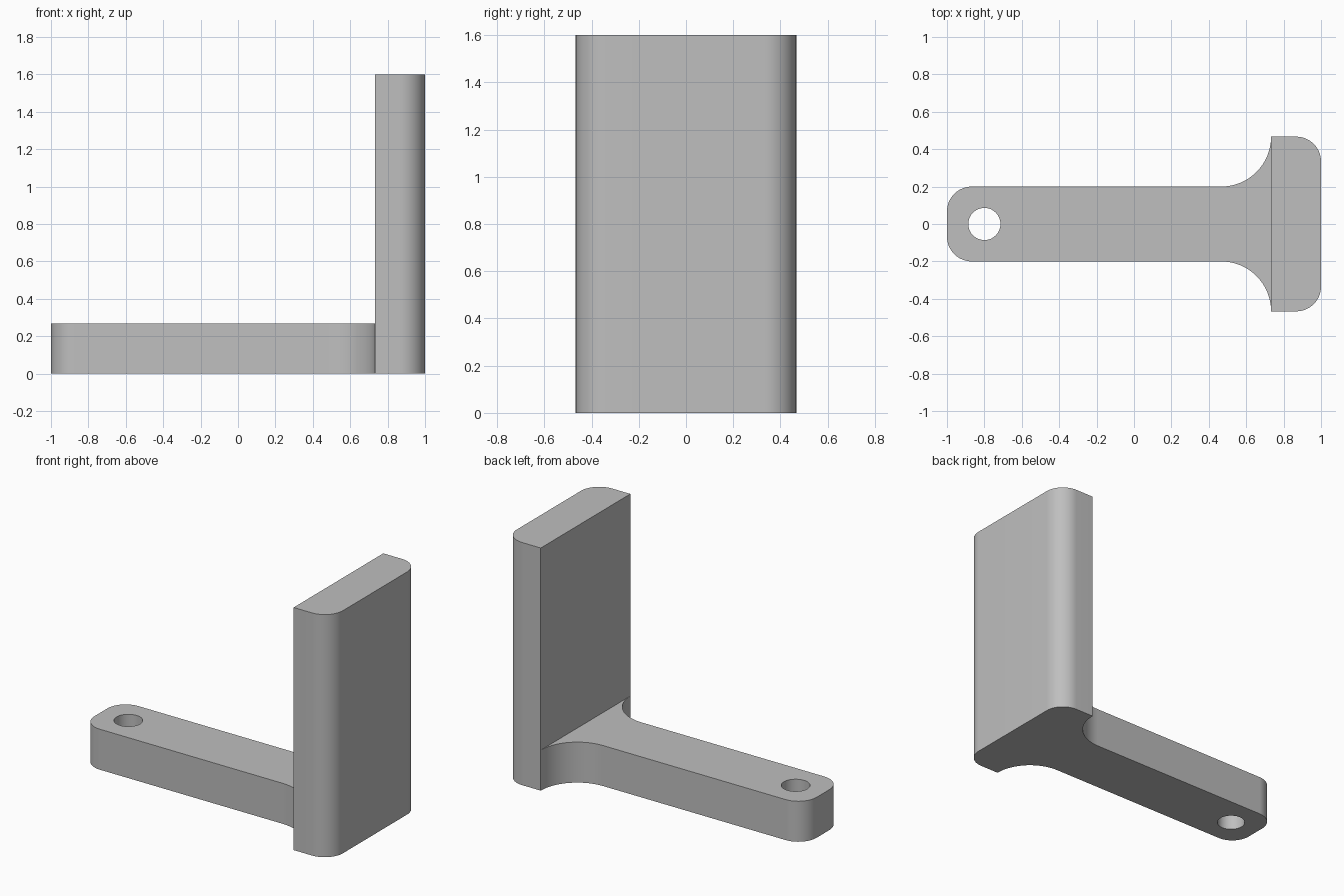
import bpy, bmesh
from math import cos, sin, radians

cube = bpy.data.objects.get("Cube")
if cube:
    bpy.data.objects.remove(cube, do_unlink=True)

ARM_TOP, PLATE_TOP = 0.267, 1.6
PLATE_BACK, PLATE_HALF, ARM_HALF = 0.733, 0.467, 0.2
ROUND, FILLET = 0.133, 0.267

grey = bpy.data.materials.new("plain grey")
grey.use_nodes = True
colour = (0.52, 0.52, 0.52, 1)
grey.diffuse_color = colour
grey.node_tree.nodes["Principled BSDF"].inputs["Base Color"].default_value = colour


def arc(cx, cy, r, start, end, steps=16):
    angles = [radians(start + (end - start) * i / steps) for i in range(steps + 1)]
    return [(cx + r * cos(a), cy + r * sin(a)) for a in angles]


# Half footprint from the plate front round to the arm end, then mirrored
half = arc(1 - ROUND, PLATE_HALF - ROUND, ROUND, 0, 90)
half += arc(PLATE_BACK - FILLET, PLATE_HALF, FILLET, 0, -90)
half += arc(ROUND - 1, ARM_HALF - ROUND, ROUND, 90, 180)
outline = half + [(x, -y) for x, y in reversed(half)]

# Extrude the footprint to the arm height
bm = bmesh.new()
base = bm.faces.new([bm.verts.new((x, y, 0)) for x, y in outline])
grown = bmesh.ops.extrude_face_region(bm, geom=[base])["geom"]
top_verts = [g for g in grown if isinstance(g, bmesh.types.BMVert)]
bmesh.ops.translate(bm, verts=top_verts, vec=(0, 0, ARM_TOP))
top = next(g for g in grown if isinstance(g, bmesh.types.BMFace))

# Split the top along the back of the plate and raise the plate
tips = [v for v in top.verts
        if abs(v.co.x - PLATE_BACK) < 1e-4 and abs(abs(v.co.y) - PLATE_HALF) < 1e-4]
other, _ = bmesh.utils.face_split(top, tips[0], tips[1])
plate = max((top, other), key=lambda f: f.calc_center_median().x)
grown = bmesh.ops.extrude_face_region(bm, geom=[plate])["geom"]
plate_verts = [g for g in grown if isinstance(g, bmesh.types.BMVert)]
bmesh.ops.translate(bm, verts=plate_verts, vec=(0, 0, PLATE_TOP - ARM_TOP))
if plate.is_valid:
    bmesh.ops.delete(bm, geom=[plate], context="FACES_ONLY")
bmesh.ops.recalc_face_normals(bm, faces=bm.faces)
mesh = bpy.data.meshes.new("bracket")
bm.to_mesh(mesh)
bm.free()
mesh.materials.append(grey)
bracket = bpy.data.objects.new("bracket", mesh)
bpy.context.collection.objects.link(bracket)

# Bolt hole through the arm end
bpy.ops.mesh.primitive_cylinder_add(vertices=48, radius=0.086, depth=1, location=(-0.8, 0, 0.1))
cutter = bpy.context.object
cutter.name = "hole_cutter"
cutter.data.materials.append(grey)
cutter.hide_render = True
cut = bracket.modifiers.new("bolt hole", "BOOLEAN")
cut.operation, cut.solver, cut.object = "DIFFERENCE", "EXACT", cutter
bpy.ops.object.select_all(action="DESELECT")
bracket.select_set(True)
bpy.context.view_layer.objects.active = bracket
bpy.ops.object.modifier_apply(modifier=cut.name)
bpy.data.objects.remove(cutter, do_unlink=True)
bpy.ops.object.shade_smooth_by_angle(angle=radians(30))
